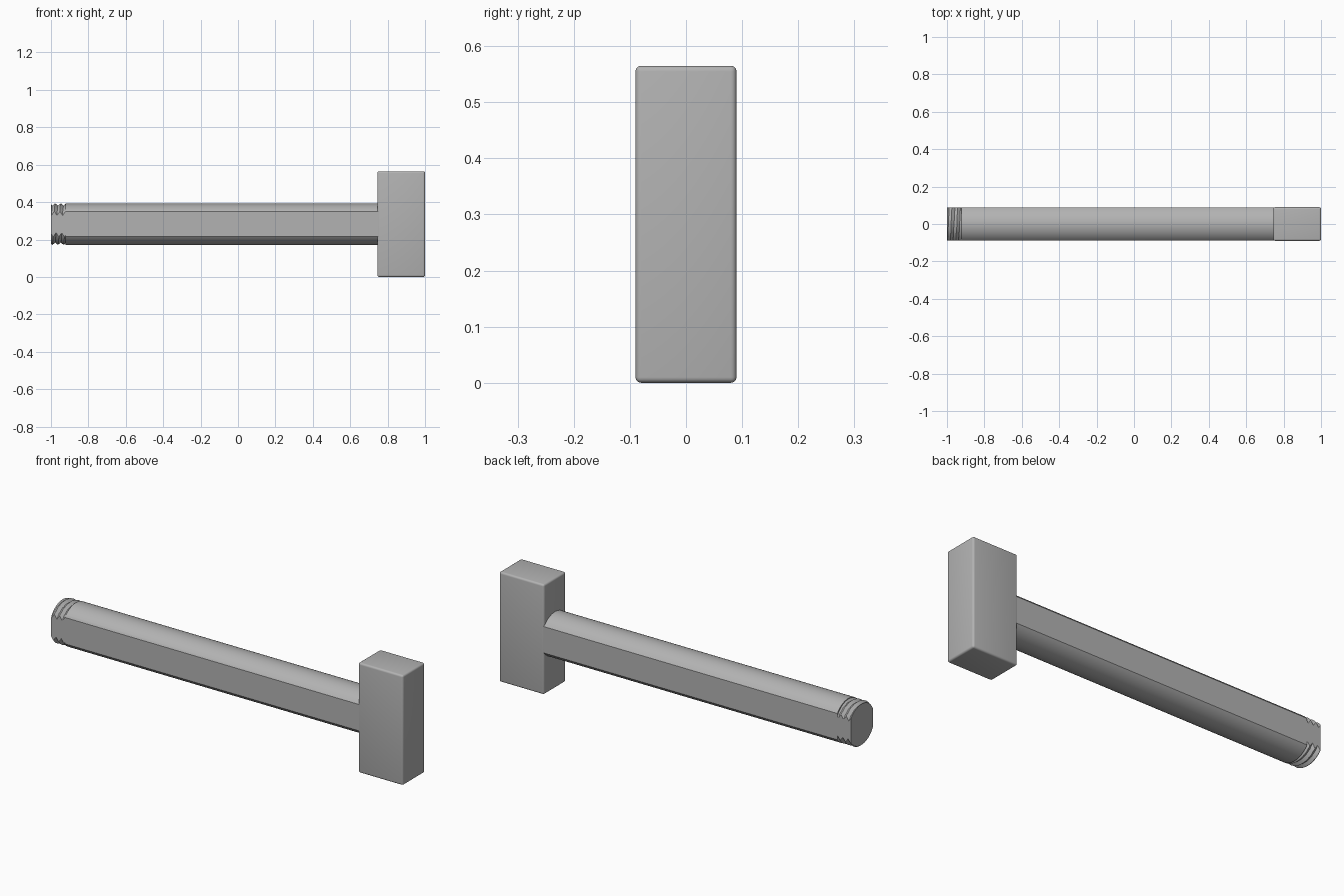
import bpy
import bmesh
from math import cos, sin, tau, radians
from mathutils import Vector

cube = bpy.data.objects.get("Cube")
if cube:
    bpy.data.objects.remove(cube)

MID_Z = 0.2825        # height of the shaft axis
RADIUS = 0.111
FLAT_Y = 0.088        # half distance between the two flats
PITCH = 0.03
DEPTH = 0.012
THREAD_START, THREAD_END = -1.0, -0.922
HEAD_X = 0.745
SIDES = 96

steel = bpy.data.materials.new("grey steel")
steel.use_nodes = True
colour = (0.45, 0.45, 0.45, 1)
steel.diffuse_color = colour
steel.node_tree.nodes["Principled BSDF"].inputs["Base Color"].default_value = colour


def finish(bm, name):
    bmesh.ops.recalc_face_normals(bm, faces=bm.faces)
    mesh = bpy.data.meshes.new(name)
    bm.to_mesh(mesh)
    bm.free()
    obj = bpy.data.objects.new(name, mesh)
    bpy.context.collection.objects.link(obj)
    mesh.materials.append(steel)
    bpy.ops.object.select_all(action='DESELECT')
    obj.select_set(True)
    bpy.context.view_layer.objects.active = obj
    return obj


def thread_radius(x, turn):
    # V groove winding along the shaft
    phase = ((x - THREAD_START) / PITCH + turn) % 1
    return RADIUS - DEPTH * (1 - abs(2 * phase - 1))


# Shaft: threaded rings at the free end, then one long plain span
bm = bmesh.new()
steps = 52
rings = []
for i in range(steps + 1):
    x = THREAD_START + (THREAD_END - THREAD_START) * i / steps
    rings.append([(x, thread_radius(x, s / SIDES)) for s in range(SIDES)])
for x in (THREAD_END + 0.0005, HEAD_X + 0.01):
    rings.append([(x, RADIUS)] * SIDES)

loops = []
for ring in rings:
    loops.append([bm.verts.new((x, r * cos(tau * s / SIDES), MID_Z + r * sin(tau * s / SIDES)))
                  for s, (x, r) in enumerate(ring)])
for a, b in zip(loops, loops[1:]):
    for s in range(SIDES):
        t = (s + 1) % SIDES
        bm.faces.new((a[s], a[t], b[t], b[s]))
bm.faces.new(loops[0])
bm.faces.new(loops[-1])

# Two flats cut along the shaft
for side in (-1, 1):
    cut = bmesh.ops.bisect_plane(
        bm, geom=bm.verts[:] + bm.edges[:] + bm.faces[:], dist=1e-6,
        plane_co=Vector((0, side * FLAT_Y, 0)), plane_no=Vector((0, side, 0)), clear_outer=True)
    rim = [e for e in cut["geom_cut"] if isinstance(e, bmesh.types.BMEdge)]
    bmesh.ops.holes_fill(bm, edges=rim, sides=0)
finish(bm, "threaded_shaft")
bpy.ops.object.shade_smooth_by_angle(angle=radians(25))

# Head: upright block with softly rounded edges
bm = bmesh.new()
bmesh.ops.create_cube(bm, size=1)
for v in bm.verts:
    v.co = Vector(((HEAD_X + 1) / 2 + v.co.x * (1 - HEAD_X), v.co.y * 0.18, MID_Z + v.co.z * 2 * MID_Z))
head = finish(bm, "head_block")
bevel = head.modifiers.new("rounded edges", 'BEVEL')
bevel.width = 0.01
bevel.segments = 4
bpy.ops.object.modifier_apply(modifier=bevel.name)
bpy.ops.object.shade_smooth_by_angle(angle=radians(35))
